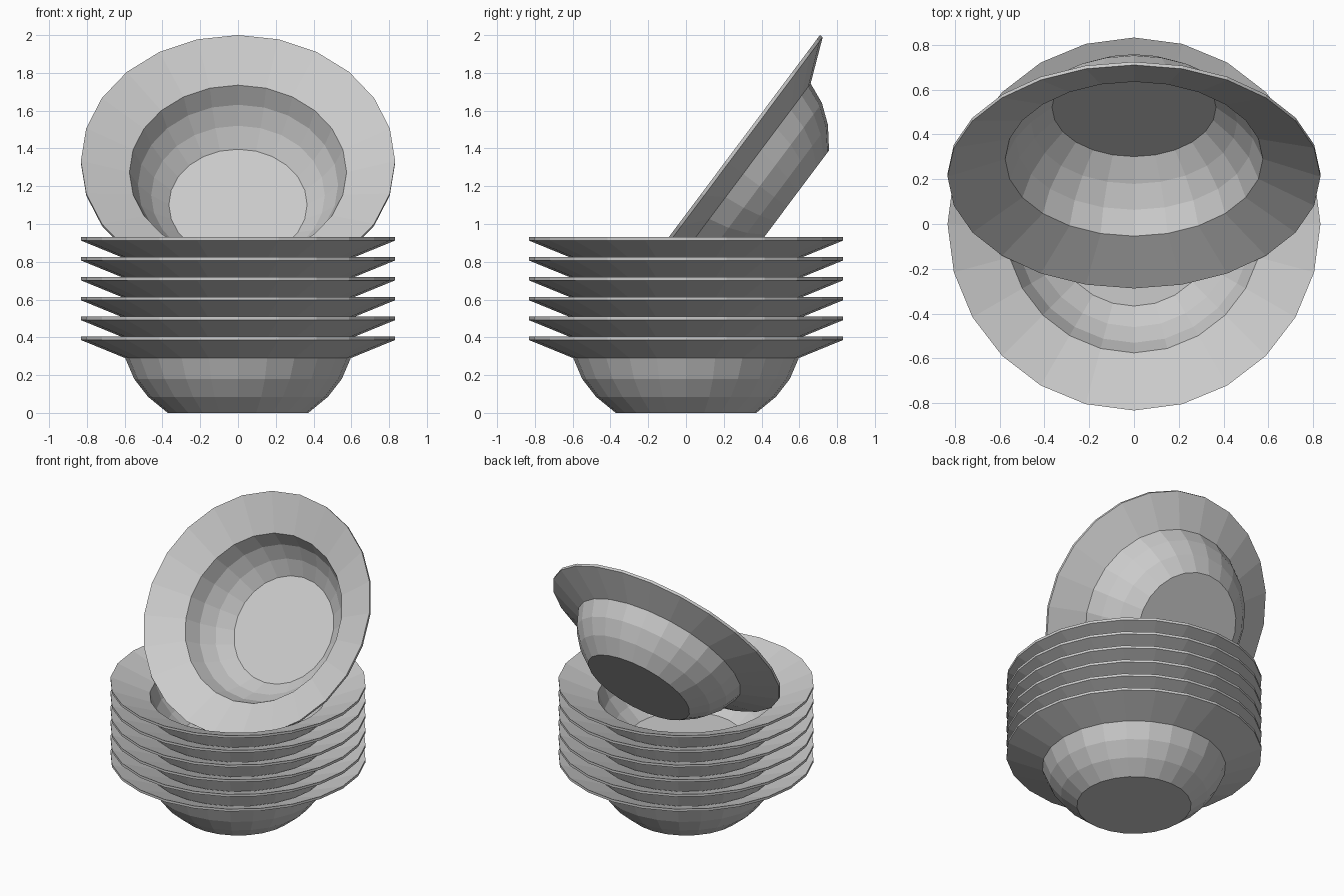
import bpy, bmesh, math

if "Cube" in bpy.data.objects:
    bpy.data.objects.remove(bpy.data.objects["Cube"])

SIDES = 24
# Bowl cross-section (radius, height): outer wall from the foot up to the lip, then inner wall down
PROFILE = [(0.372, 0.0), (0.476, 0.085), (0.55, 0.18), (0.597, 0.29), (0.832, 0.386),
           (0.832, 0.404), (0.575, 0.305), (0.53, 0.192), (0.46, 0.1), (0.366, 0.018)]

grey = bpy.data.materials.new("plain_grey")
grey.diffuse_color = (0.6, 0.6, 0.6, 1.0)
grey.use_nodes = True
grey.node_tree.nodes["Principled BSDF"].inputs["Base Color"].default_value = grey.diffuse_color


def bowl_mesh():
    bm = bmesh.new()
    rings = []
    for r, z in PROFILE:
        rings.append([bm.verts.new((r * math.cos(2 * math.pi * i / SIDES),
                                    r * math.sin(2 * math.pi * i / SIDES), z))
                      for i in range(SIDES)])
    for a, b in zip(rings, rings[1:]):
        for i in range(SIDES):
            j = (i + 1) % SIDES
            bm.faces.new((a[i], a[j], b[j], b[i]))
    # foot underside and inner floor
    bm.faces.new(rings[0][::-1])
    bm.faces.new(rings[-1])
    bmesh.ops.recalc_face_normals(bm, faces=bm.faces[:])
    mesh = bpy.data.meshes.new("bowl")
    bm.to_mesh(mesh)
    bm.free()
    mesh.materials.append(grey)
    return mesh


def add_bowl(name, location, tilt=0.0):
    ob = bpy.data.objects.new(name, mesh)
    ob.location = location
    ob.rotation_euler = (tilt, 0, 0)
    bpy.context.collection.objects.link(ob)


mesh = bowl_mesh()

# Six nested bowls
for k in range(6):
    add_bowl(f"stacked_bowl_{k + 1}", (0, 0, 0.1053 * k))

# Seventh bowl resting tilted in the top one
tilt = math.radians(53.2)
depth = PROFILE[5][1]
add_bowl("tilted_bowl", (0, 0.211 + depth * math.sin(tilt), 1.334 - depth * math.cos(tilt)), tilt)
